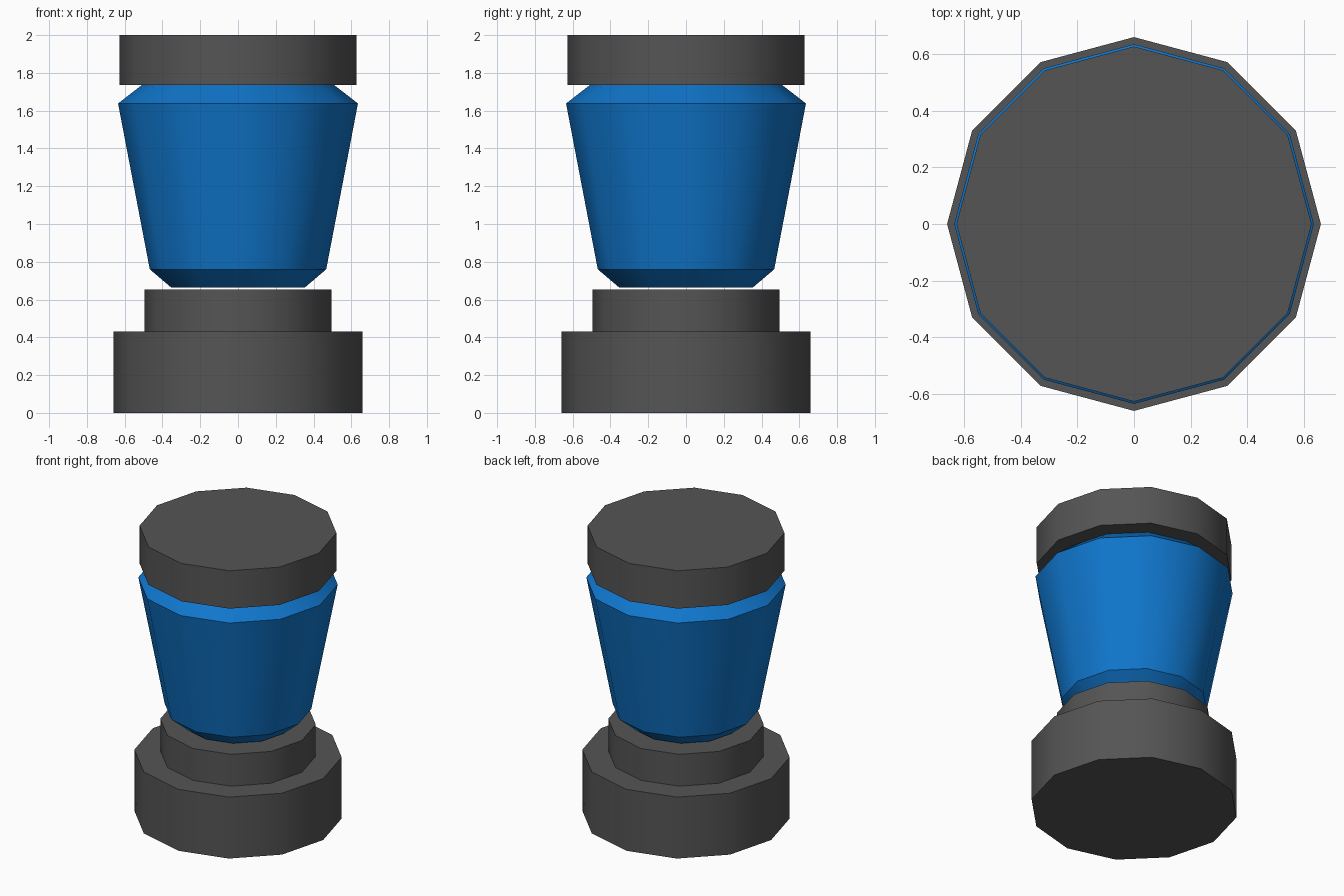
import bpy
import bmesh
from math import cos, sin, pi, radians

cube = bpy.data.objects.get("Cube")
if cube:
    bpy.data.objects.remove(cube, do_unlink=True)

SIDES = 12


def make_material(name, color):
    mat = bpy.data.materials.new(name)
    mat.use_nodes = True
    mat.diffuse_color = color
    mat.node_tree.nodes["Principled BSDF"].inputs["Base Color"].default_value = color
    return mat


def lathe(name, profile, mat):
    """Closed twelve-sided solid from (radius, height) pairs, bottom to top."""
    bm = bmesh.new()
    angles = [2 * pi * i / SIDES for i in range(SIDES)]
    rings = [[bm.verts.new((r * cos(a), r * sin(a), z)) for a in angles]
             for r, z in profile]
    for low, high in zip(rings, rings[1:]):
        for i in range(SIDES):
            j = (i + 1) % SIDES
            bm.faces.new((low[i], low[j], high[j], high[i]))
    bm.faces.new(rings[0][::-1])
    bm.faces.new(rings[-1])
    mesh = bpy.data.meshes.new(name)
    bm.to_mesh(mesh)
    bm.free()
    mesh.materials.append(mat)
    obj = bpy.data.objects.new(name, mesh)
    bpy.context.collection.objects.link(obj)
    bpy.ops.object.select_all(action='DESELECT')
    obj.select_set(True)
    bpy.context.view_layer.objects.active = obj
    bpy.ops.object.shade_smooth_by_angle(angle=radians(33))
    return obj


grey = make_material("dark grey", (0.09, 0.09, 0.09, 1))
blue = make_material("bright blue", (0.005, 0.18, 0.6, 1))

# Stacked grey parts and the tapered blue body with chamfered rims
lathe("base", [(0.66, 0), (0.66, 0.43)], grey)
lathe("neck", [(0.495, 0.43), (0.495, 0.653)], grey)
lathe("body", [(0.355, 0.665), (0.467, 0.76), (0.635, 1.638), (0.51, 1.735)], blue)
lathe("cap", [(0.627, 1.735), (0.627, 2)], grey)
